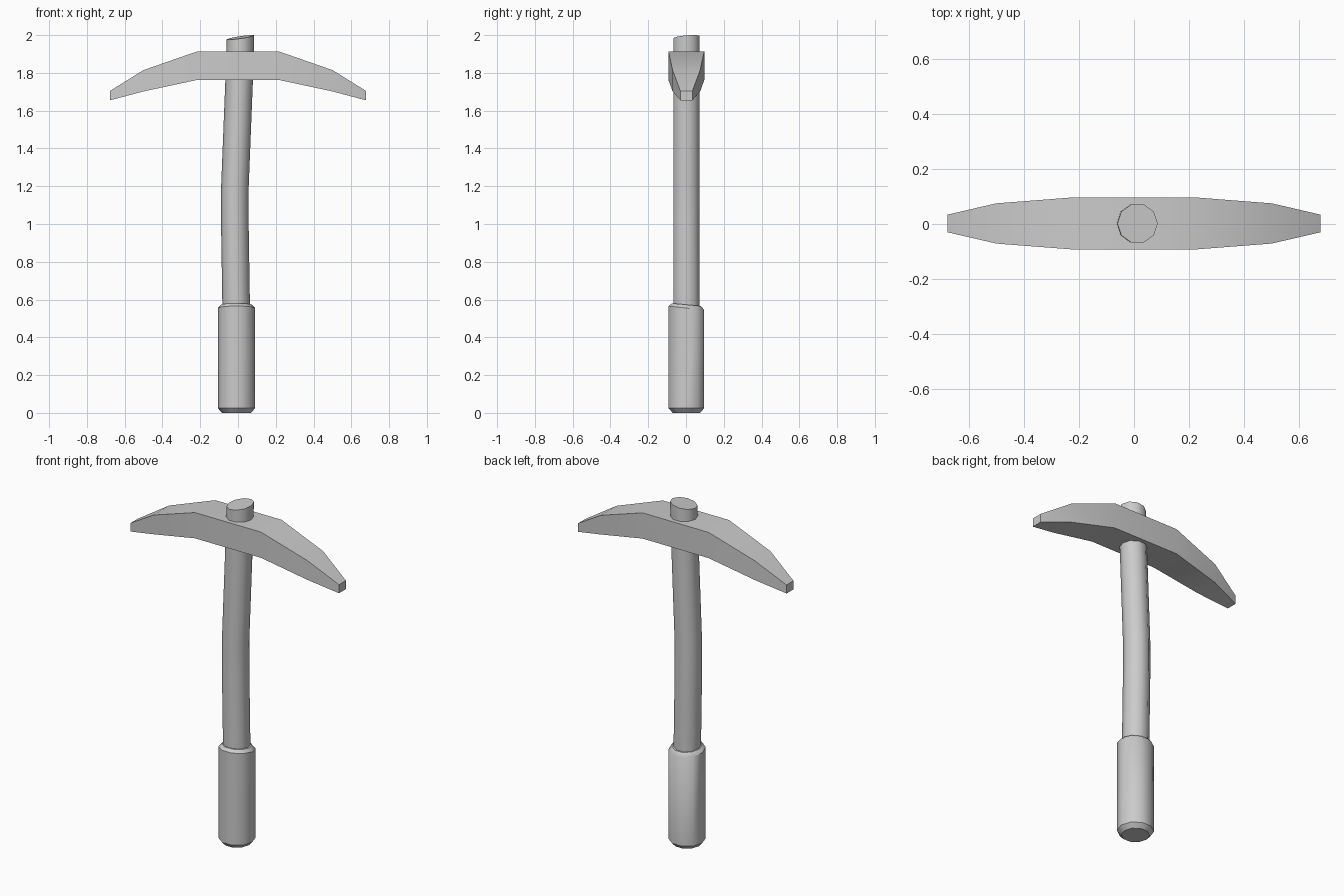
import bpy, bmesh
from math import cos, sin, pi, radians

if "Cube" in bpy.data.objects:
    bpy.data.objects.remove(bpy.data.objects["Cube"])

SIDES = 10


def loft(name, rings):
    """Skin a list of equal-length vertex rings and cap both ends."""
    bm = bmesh.new()
    loops = [[bm.verts.new(p) for p in ring] for ring in rings]
    n = len(loops[0])
    for a, b in zip(loops, loops[1:]):
        for i in range(n):
            j = (i + 1) % n
            bm.faces.new((a[i], a[j], b[j], b[i]))
    bm.faces.new(loops[0][::-1])
    bm.faces.new(loops[-1])
    bmesh.ops.recalc_face_normals(bm, faces=bm.faces[:])
    mesh = bpy.data.meshes.new(name)
    bm.to_mesh(mesh)
    bm.free()
    obj = bpy.data.objects.new(name, mesh)
    bpy.context.collection.objects.link(obj)
    bpy.ops.object.select_all(action='DESELECT')
    obj.select_set(True)
    bpy.context.view_layer.objects.active = obj
    bpy.ops.object.shade_smooth_by_angle(angle=radians(40))
    return obj


def ring(cx, z, r, tilt_x=0, tilt_y=0):
    """Ten-sided horizontal ring, optionally slanted."""
    pts = []
    for i in range(SIDES):
        a = 2 * pi * i / SIDES
        dx, dy = r * cos(a), r * sin(a)
        pts.append((cx + dx, dy + 0.002, z + tilt_x * dx + tilt_y * dy))
    return pts


# Slightly bent wooden handle with a slanted top
loft("handle", [
    ring(-0.008, 0.30, 0.073),
    ring(-0.010, 0.58, 0.073),
    ring(-0.017, 1.02, 0.073),
    ring(-0.017, 1.18, 0.073),
    ring(0.006, 1.76, 0.073),
    ring(0.013, 1.988, 0.073, 0.15, 0.09),
])

# Thick grip with chamfered ends and a slanted upper rim
loft("grip", [
    ring(-0.008, 0.0, 0.076),
    ring(-0.008, 0.025, 0.099),
    ring(-0.008, 0.555, 0.099, 0, -0.11),
    ring(-0.008, 0.573, 0.081, 0, -0.09),
])

# Curved pick head: x, half width, lower z, upper z, mirrored about the handle
half = [(0.215, 0.095, 1.763, 1.914),
        (0.50, 0.073, 1.702, 1.815),
        (0.677, 0.032, 1.655, 1.705)]
stations = [(-x, w, lo, hi) for x, w, lo, hi in reversed(half)] + half
loft("pick_head", [
    [(x, -w + 0.002, lo), (x, w + 0.002, lo), (x, w + 0.002, hi), (x, -w + 0.002, hi)]
    for x, w, lo, hi in stations
])
